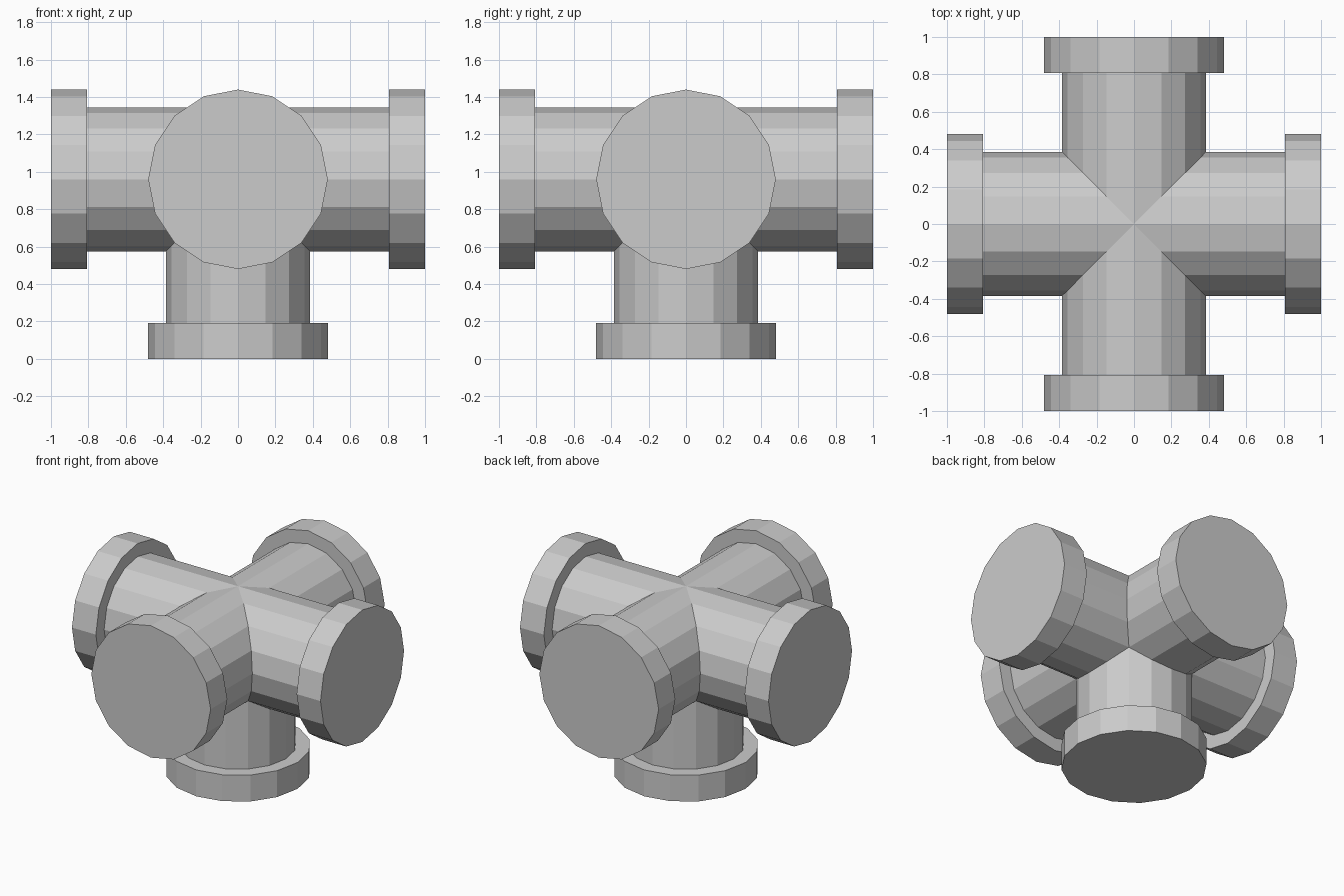
import bpy, bmesh
from math import cos, sin, pi
from mathutils import Matrix, Vector

if "Cube" in bpy.data.objects:
    bpy.data.objects.remove(bpy.data.objects["Cube"])

SIDES = 16
PIPE_R, RIM_R = 0.385, 0.48
RIM_LEN = 0.192
CENTRE_Z = 0.96

bm = bmesh.new()


def add_arm(length, mitre, place):
    """One pipe arm: mitred inner end, straight pipe, stepped rim, end cap.
    mitre(u, v) gives the inner end's distance along the axis."""
    profile = [(None, PIPE_R), (length - RIM_LEN, PIPE_R),
               (length - RIM_LEN, RIM_R), (length, RIM_R)]
    rings = []
    for dist, r in profile:
        ring = []
        for i in range(SIDES):
            u, v = r * cos(2 * pi * i / SIDES), r * sin(2 * pi * i / SIDES)
            d = mitre(u, v) if dist is None else dist
            ring.append(bm.verts.new(place(d, u, v)))
        rings.append(ring)
    for a, b in zip(rings, rings[1:]):
        for i in range(SIDES):
            j = (i + 1) % SIDES
            bm.faces.new((a[i], a[j], b[j], b[i]))
    bm.faces.new(rings[-1])


# four horizontal arms, mitred against their neighbours and the lower arm
for k in range(4):
    turn = Matrix.Rotation(k * pi / 2, 3, 'Z')
    add_arm(1.0, lambda u, v: max(abs(u), -v),
            lambda d, u, v: turn @ Vector((d, u, v + CENTRE_Z)))

# lower arm standing on the ground
add_arm(CENTRE_Z, lambda u, v: max(abs(u), abs(v)),
        lambda d, u, v: Vector((u, v, CENTRE_Z - d)))

# weld the mitred seams into one closed fitting
bmesh.ops.remove_doubles(bm, verts=bm.verts, dist=1e-4)
bmesh.ops.recalc_face_normals(bm, faces=bm.faces)

mesh = bpy.data.meshes.new("five_way_pipe_fitting")
bm.to_mesh(mesh)
bm.free()
bpy.context.collection.objects.link(
    bpy.data.objects.new("five_way_pipe_fitting", mesh))
